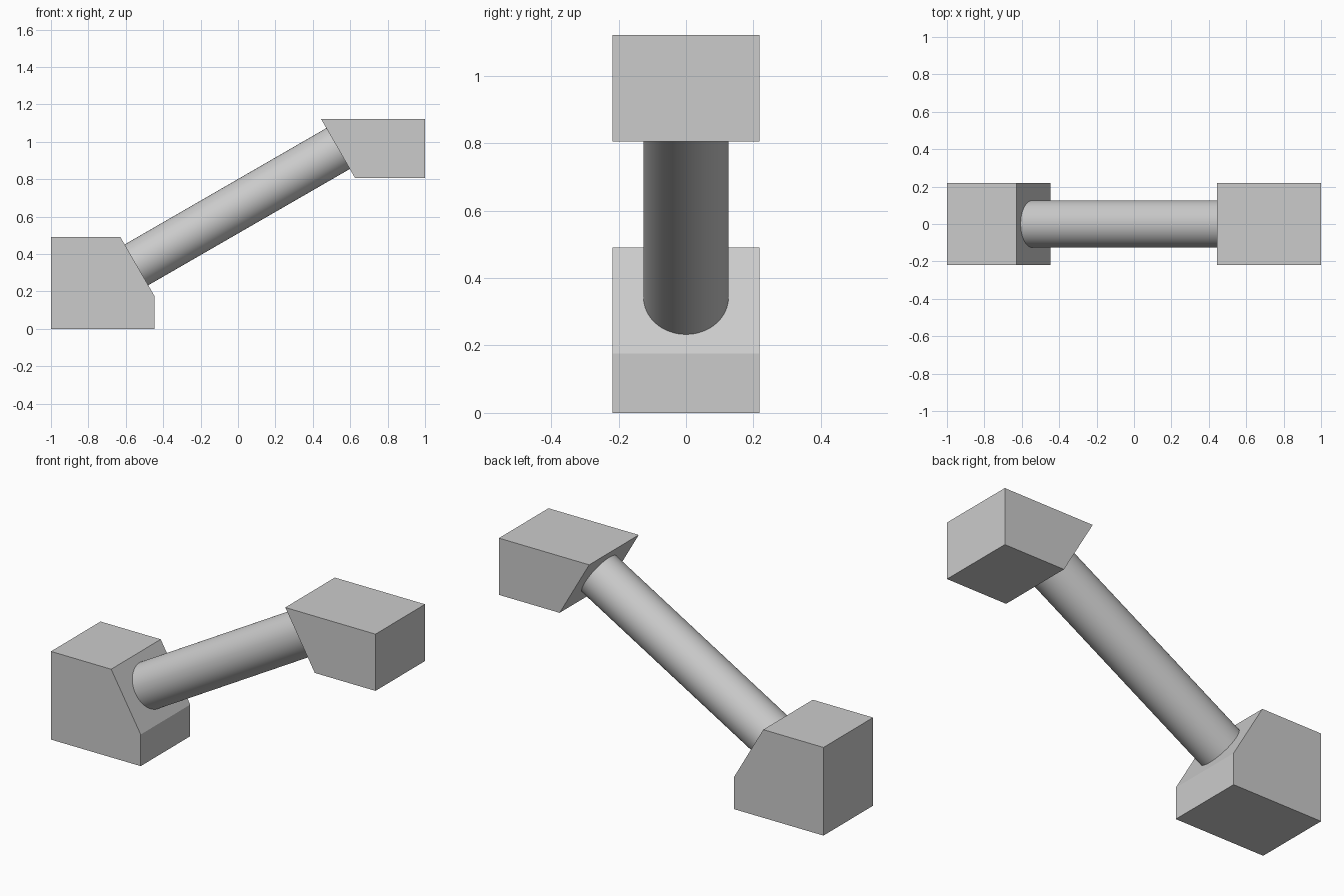
import bpy
import bmesh
from math import radians
from mathutils import Vector

cube = bpy.data.objects.get("Cube")
if cube:
    bpy.data.objects.remove(cube, do_unlink=True)

HALF_DEPTH = 0.218

grey = bpy.data.materials.new("plain grey")
grey.use_nodes = True
colour = (0.6, 0.6, 0.6, 1)
grey.diffuse_color = colour
grey.node_tree.nodes["Principled BSDF"].inputs["Base Color"].default_value = colour


def block(name, profile):
    """Extrude an x-z outline through the depth of the model."""
    bm = bmesh.new()
    face = bm.faces.new([bm.verts.new((x, -HALF_DEPTH, z)) for x, z in profile])
    result = bmesh.ops.extrude_face_region(bm, geom=[face])
    verts = [v for v in result["geom"] if isinstance(v, bmesh.types.BMVert)]
    bmesh.ops.translate(bm, verts=verts, vec=(0, 2 * HALF_DEPTH, 0))
    bmesh.ops.recalc_face_normals(bm, faces=bm.faces)
    mesh = bpy.data.meshes.new(name)
    bm.to_mesh(mesh)
    bm.free()
    mesh.materials.append(grey)
    obj = bpy.data.objects.new(name, mesh)
    bpy.context.collection.objects.link(obj)


# End blocks, each with a slanted face square to the rod
block("lower_block", [(-1, 0), (-0.447, 0), (-0.447, 0.176), (-0.629, 0.491), (-1, 0.491)])
block("upper_block", [(0.626, 0.806), (1, 0.806), (1, 1.122), (0.444, 1.122)])

# Round rod joining the slanted faces
start, end = Vector((-0.543, 0, 0.342)), Vector((0.537, 0, 0.965))
axis = end - start
bpy.ops.mesh.primitive_cylinder_add(
    vertices=64, radius=0.126, depth=axis.length + 0.01, location=(start + end) / 2,
    rotation=axis.to_track_quat("Z", "Y").to_euler())
rod = bpy.context.object
rod.name = "connecting_rod"
rod.data.materials.append(grey)
bpy.ops.object.shade_smooth_by_angle(angle=radians(30))
